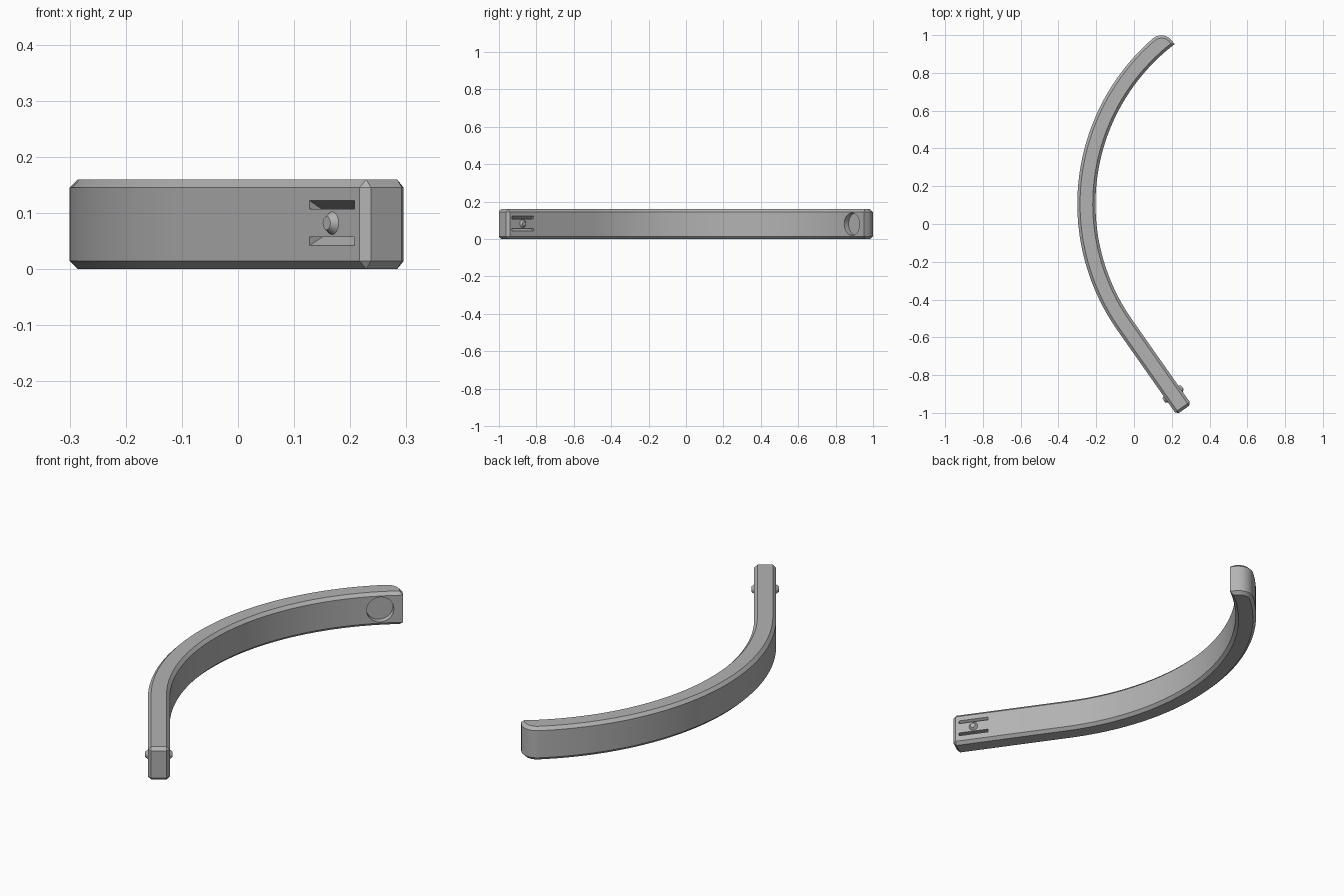
import bpy, bmesh, math
from mathutils import Vector, Matrix

if "Cube" in bpy.data.objects:
    bpy.data.objects.remove(bpy.data.objects["Cube"])

# Main dimensions
R, T, H = 1.16, 0.096, 0.16           # outer radius, thickness, height
CH = 0.0145                           # edge chamfer
CEN = Vector((0.86, 0.106, 0))        # centre of the bend
LOW, TIP, FIL = -35.0, 49.0, 0.07     # arc limits and tip rounding
CORNER = Vector((0.225, -1.009, 0))   # outer corner of the straight end
a = math.radians(35)
ALONG = Vector((-math.sin(a), math.cos(a), 0))   # from the end back up the strip
INWARD = Vector((math.cos(a), math.sin(a), 0))   # from outer face to inner face

grey = bpy.data.materials.new("plain grey")
grey.diffuse_color = (0.45, 0.45, 0.45, 1)
grey.use_nodes = True
grey.node_tree.nodes["Principled BSDF"].inputs["Base Color"].default_value = grey.diffuse_color


def radial(deg):
    t = math.radians(deg)
    return Vector((-math.cos(t), math.sin(t), 0))


def make(name, bm):
    bmesh.ops.recalc_face_normals(bm, faces=bm.faces)
    me = bpy.data.meshes.new(name)
    bm.to_mesh(me)
    bm.free()
    me.materials.append(grey)
    ob = bpy.data.objects.new(name, me)
    bpy.context.collection.objects.link(ob)
    return ob


def prism(bm, pts, vec):
    f = bm.faces.new([bm.verts.new(p) for p in pts])
    ext = bmesh.ops.extrude_face_region(bm, geom=[f])
    bmesh.ops.translate(bm, vec=vec, verts=[v for v in ext["geom"] if isinstance(v, bmesh.types.BMVert)])


def smooth(ob):
    bpy.ops.object.select_all(action='DESELECT')
    ob.select_set(True)
    bpy.context.view_layer.objects.active = ob
    bpy.ops.object.shade_smooth_by_angle(angle=math.radians(25))


# Curved arm: footprint with rounded tip, straight end, chamfered all round
N = 48
pts = [CEN + R * radial(TIP + (LOW - TIP) * i / N) for i in range(N + 1)]
far = CORNER + T * INWARD
pts += [CORNER, far]
inner_tip = TIP + math.degrees(math.atan(FIL / (R - FIL)))
pts += [CEN + (R - T) * radial(LOW + (inner_tip - LOW) * i / N) for i in range(N + 1)]
out = radial(TIP)
tan = Vector((-out.y * -1, -out.x, 0))
fc = CEN + (R - FIL) * out
for i in range(12, 0, -1):
    t = math.pi / 2 * i / 12
    pts.append(fc + FIL * (math.cos(t) * out + math.sin(t) * tan))
bm = bmesh.new()
prism(bm, pts, Vector((0, 0, H)))
edges = []
for e in bm.edges:
    p, q = e.verts[0].co, e.verts[1].co
    flat = abs(p.z - q.z) < 1e-5
    at_end = min((p.xy - CORNER.xy).length, (p.xy - far.xy).length) < 1e-4
    if flat or at_end:
        edges.append(e)
bmesh.ops.bevel(bm, geom=edges, offset=CH, offset_type='OFFSET', segments=1,
                affect='EDGES', profile=0.5, clamp_overlap=False)
arm = make("curved_arm", bm)

# Cutters: wedge slots on both faces of the straight end, round recess at the tip
cutters = []
E, DEPTH = 0.005, 0.027
for face, into in ((CORNER, INWARD), (far, -INWARD)):
    for s in (1, -1):
        def pt(depth, dz):
            return face + 0.03 * ALONG + depth * into + Vector((0, 0, H / 2 + 0.002 + s * dz))
        bm = bmesh.new()
        prism(bm, [pt(DEPTH, 0.025), pt(-E, 0.025), pt(-E, 0.04 + E * 0.015 / DEPTH)], 0.14 * ALONG)
        cutters.append(make("slot_cutter", bm))
d = radial(47.3)
bm = bmesh.new()
rot = d.to_track_quat('Z', 'Y').to_matrix().to_4x4()
bmesh.ops.create_cone(bm, cap_ends=True, segments=40, radius1=0.06, radius2=0.06, depth=0.1,
                      matrix=Matrix.Translation(CEN + (R - T - 0.02) * d + Vector((0, 0, H / 2))) @ rot)
cutters.append(make("recess_cutter", bm))

bpy.context.view_layer.objects.active = arm
for c in cutters:
    m = arm.modifiers.new("cut", 'BOOLEAN')
    m.operation, m.solver, m.object = 'DIFFERENCE', 'EXACT', c
    bpy.ops.object.modifier_apply(modifier=m.name)
    bpy.data.objects.remove(c)
smooth(arm)

# Snap bumps between the slots on each face
for name, face, n in (("outer_snap_bump", CORNER, -INWARD), ("inner_snap_bump", far, INWARD)):
    bm = bmesh.new()
    rot = n.to_track_quat('Z', 'Y').to_matrix().to_4x4()
    pos = face + 0.1 * ALONG + 0.005 * n + Vector((0, 0, H / 2 + 0.002))
    bmesh.ops.create_cone(bm, cap_ends=True, segments=16, radius1=0.022, radius2=0.012, depth=0.014,
                          matrix=Matrix.Translation(pos) @ rot)
    smooth(make(name, bm))
